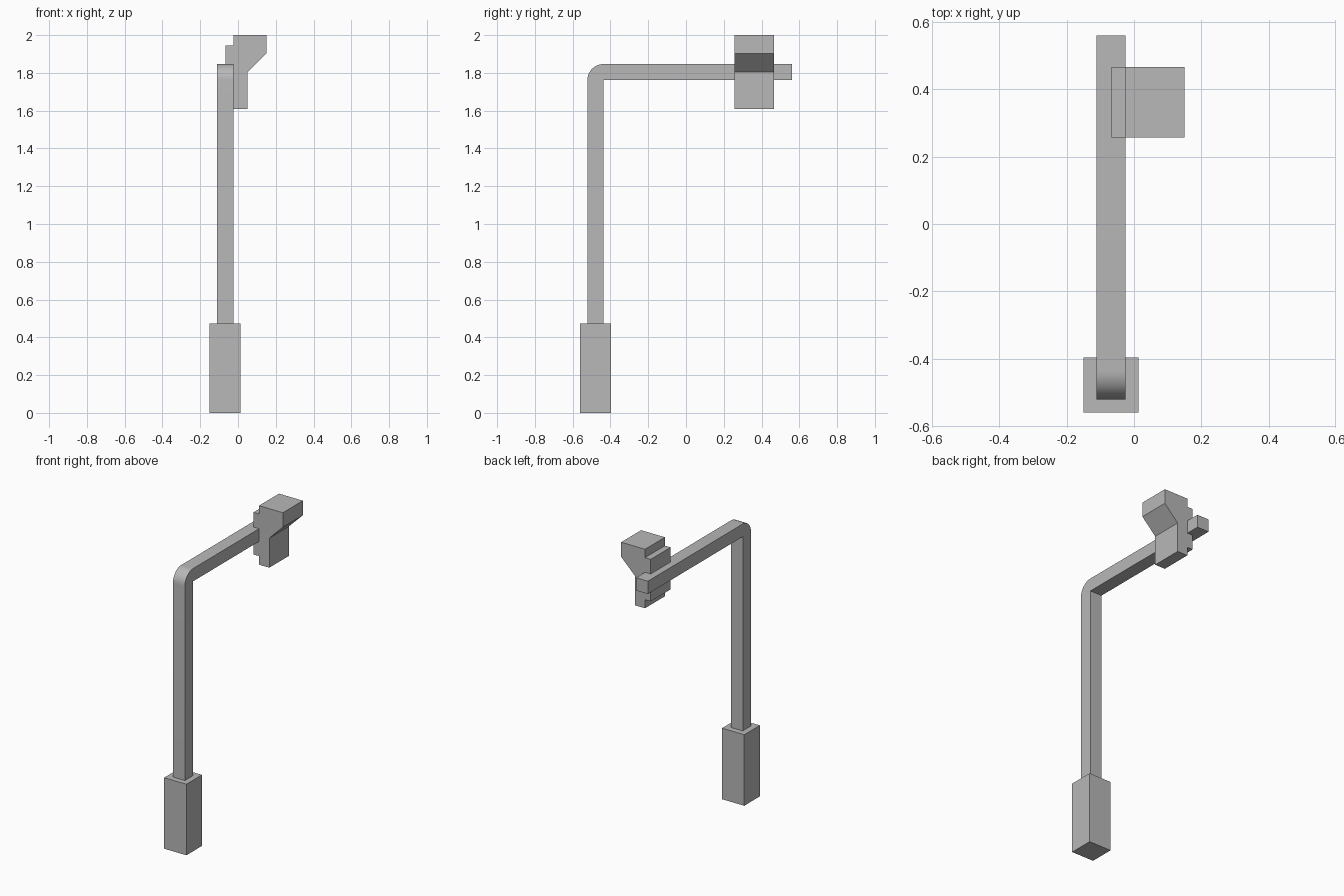
import bpy, bmesh, math

cube = bpy.data.objects.get("Cube")
if cube:
    bpy.data.objects.remove(cube, do_unlink=True)

grey = bpy.data.materials.new("plain_grey")
grey.use_nodes = True
colour = (0.48, 0.48, 0.48, 1)
grey.diffuse_color = colour
grey.node_tree.nodes["Principled BSDF"].inputs["Base Color"].default_value = colour


def prism(name, profile, start, depth, smooth=False):
    """Extrude a closed list of 3D points from start along one axis."""
    bm = bmesh.new()
    face = bm.faces.new([bm.verts.new(p) for p in profile])
    out = bmesh.ops.extrude_face_region(bm, geom=[face])
    moved = [v for v in out["geom"] if isinstance(v, bmesh.types.BMVert)]
    bmesh.ops.translate(bm, vec=depth, verts=moved)
    bmesh.ops.translate(bm, vec=start, verts=bm.verts)
    bmesh.ops.recalc_face_normals(bm, faces=bm.faces)
    mesh = bpy.data.meshes.new(name)
    bm.to_mesh(mesh)
    bm.free()
    mesh.materials.append(grey)
    obj = bpy.data.objects.new(name, mesh)
    bpy.context.collection.objects.link(obj)
    if smooth:
        bpy.ops.object.select_all(action="DESELECT")
        obj.select_set(True)
        bpy.context.view_layer.objects.active = obj
        bpy.ops.object.shade_smooth_by_angle(angle=math.radians(30))
    return obj


# Square handle block at the foot
x0, x1, y0, y1 = -0.15, 0.013, -0.56, -0.397
prism("base_block", [(x0, y0, 0), (x1, y0, 0), (x1, y1, 0), (x0, y1, 0)],
      (0, 0, 0), (0, 0, 0.472))

# Bent square bar: rounded outer corner, sharp inner corner
bar_left, bar_right, top, under = -0.112, -0.025, 1.847, 1.762
front, inner, end, foot = -0.522, -0.436, 0.56, 0.472
radius = inner - front
steps = 12
path = [(front, foot)]
for i in range(steps + 1):
    a = math.pi / 2 * i / steps
    path.append((inner - radius * math.cos(a), under + (top - under) * math.sin(a)))
path += [(end, top), (end, under), (inner, under), (inner, foot)]
prism("bent_bar", [(0, y, z) for y, z in path],
      (bar_left, 0, 0), (bar_right - bar_left, 0, 0), smooth=True)

# Clamp bracket with two tabs gripping the bar
tab = -0.067
section = [(bar_right, 2), (0.15, 2), (0.15, 1.903), (0.05, 1.804),
           (0.05, 1.608), (bar_right, 1.608), (bar_right, 1.665),
           (tab, 1.665), (tab, under), (bar_right, under),
           (bar_right, top), (tab, top), (tab, 1.944), (bar_right, 1.944)]
prism("clamp_bracket", [(x, 0, z) for x, z in section],
      (0, 0.257, 0), (0, 0.209, 0))
